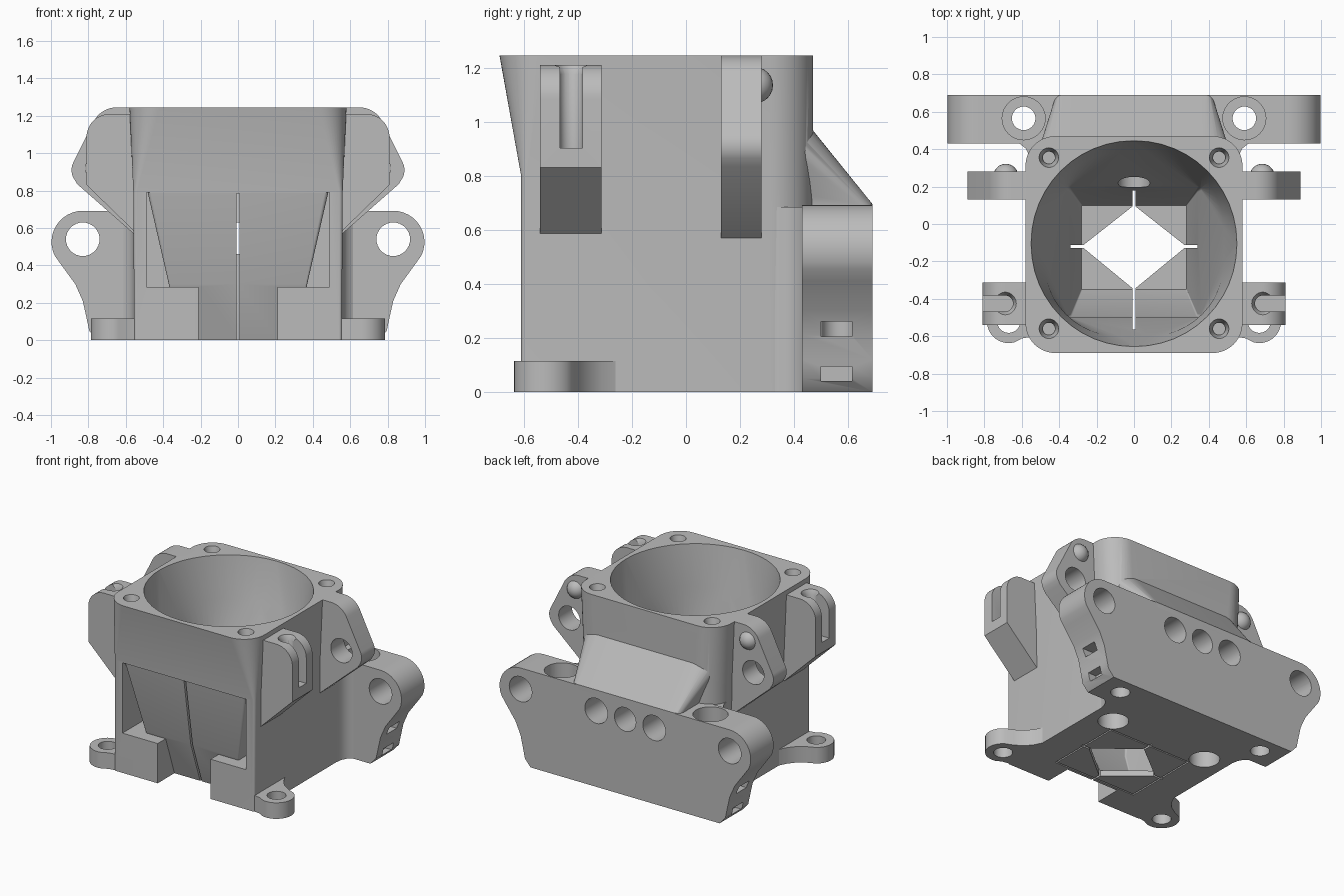
import bpy, bmesh
from math import sin, cos, radians

if "Cube" in bpy.data.objects:
    bpy.data.objects.remove(bpy.data.objects["Cube"])

grey = bpy.data.materials.new("plain grey")
grey.use_nodes = True
grey.diffuse_color = (0.5, 0.5, 0.5, 1)
grey.node_tree.nodes["Principled BSDF"].inputs["Base Color"].default_value = (0.5, 0.5, 0.5, 1)


def solid(name, rings):
    """Closed loft through rings with equal point counts."""
    bm = bmesh.new()
    loops = [[bm.verts.new(p) for p in r] for r in rings]
    n = len(loops[0])
    for a, b in zip(loops, loops[1:]):
        for i in range(n):
            j = (i + 1) % n
            bm.faces.new((a[i], a[j], b[j], b[i]))
    bm.faces.new(loops[0][::-1])
    bm.faces.new(loops[-1])
    bmesh.ops.recalc_face_normals(bm, faces=bm.faces)
    mesh = bpy.data.meshes.new(name)
    bm.to_mesh(mesh)
    bm.free()
    mesh.materials.append(grey)
    ob = bpy.data.objects.new(name, mesh)
    bpy.context.collection.objects.link(ob)
    return ob


def place(u, v, w, axis):
    return {"x": (w, u, v), "y": (u, w, v), "z": (u, v, w)}[axis]


def prism(name, pts, axis, lo, hi):
    return solid(name, [[place(u, v, w, axis) for u, v in pts] for w in (lo, hi)])


def arc(cx, cy, r, a0, a1, n=12):
    angles = [radians(a0 + (a1 - a0) * i / n) for i in range(n + 1)]
    return [(cx + r * cos(a), cy + r * sin(a)) for a in angles]


def rod(cx, cy, r, axis, lo, hi, r2=None):
    """Cylinder, or a cone when r2 is given."""
    ends = ((r, lo), (r if r2 is None else r2, hi))
    return solid("rod", [[place(u, v, w, axis) for u, v in arc(cx, cy, q, 0, 360, 32)[:-1]]
                         for q, w in ends])


def box(x0, x1, y0, y1, z0, z1):
    return prism("box", [(x0, y0), (x1, y0), (x1, y1), (x0, y1)], "z", z0, z1)


def ring(hx, y0, y1, front, back, z):
    """Rounded rectangle with its own front and back corner radius."""
    pts = arc(hx - back, y1 - back, back, 0, 90) + arc(back - hx, y1 - back, back, 90, 180)
    pts += arc(front - hx, y0 + front, front, 180, 270)
    pts += arc(hx - front, y0 + front, front, 270, 360)
    return [(x, y, z) for x, y in pts]


def combine(ob, other, operation="DIFFERENCE"):
    mod = ob.modifiers.new("combine", "BOOLEAN")
    mod.operation, mod.solver, mod.object = operation, "EXACT", other
    bpy.context.view_layer.objects.active = ob
    bpy.ops.object.modifier_apply(modifier=mod.name)
    bpy.data.objects.remove(other)


def finish(ob):
    bpy.ops.object.select_all(action="DESELECT")
    ob.select_set(True)
    bpy.context.view_layer.objects.active = ob
    bpy.ops.object.shade_smooth_by_angle(angle=radians(30))


def finish_pair(ob, name):
    """Mirrors a left-hand part to the right as its own object."""
    ob.name = "left_" + name
    twin = ob.copy()
    twin.data = ob.data.copy()
    twin.name = "right_" + name
    for v in twin.data.vertices:
        v.co.x *= -1
    twin.data.flip_normals()
    bpy.context.collection.objects.link(twin)
    finish(ob)
    finish(twin)


# Duct body with a leaning front lip and rear shoulder
body = solid("duct_body", [
    ring(0.555, -0.61, 0.47, 0.015, 0.16, 0),
    ring(0.56, -0.61, 0.47, 0.02, 0.16, 0.8),
    ring(0.58, -0.69, 0.47, 0.16, 0.16, 1.245)])
combine(body, solid("shoulder", [
    ring(0.43, 0.25, 0.69, 0.03, 0.05, 0.66),
    ring(0.43, 0.25, 0.69, 0.03, 0.05, 0.695),
    ring(0.53, 0.25, 0.468, 0.03, 0.16, 0.97)]), "UNION")

# Front pocket, then the tapering funnel standing in it
combine(body, box(-0.49, 0.49, -0.75, -0.36, 0.285, 0.79))
combine(body, box(-0.21, 0.21, -0.75, -0.36, -0.02, 0.3))
combine(body, solid("funnel", [
    ring(0.33, -0.42, 0.15, 0.01, 0.01, 0),
    ring(0.37, -0.525, 0.22, 0.01, 0.01, 0.3),
    ring(0.485, -0.605, 0.38, 0.02, 0.02, 0.8)]), "UNION")

# Round-to-square air passage and its diamond outlet
combine(body, solid("passage", [
    ring(0.28, -0.35, 0.10, 0.005, 0.005, 0.04),
    ring(0.34, -0.49, 0.18, 0.01, 0.01, 0.33),
    ring(0.36, -0.50, 0.20, 0.02, 0.02, 0.5),
    ring(0.48, -0.60, 0.38, 0.40, 0.40, 0.95),
    ring(0.55, -0.655, 0.445, 0.545, 0.545, 1.245),
    ring(0.55, -0.655, 0.445, 0.545, 0.545, 1.27)]))
combine(body, prism("outlet", [(0.28, -0.12), (0, 0.1), (-0.28, -0.12), (0, -0.35)],
                    "z", -0.02, 0.06))

# Slits that split the funnel into four, and the groove round its foot
combine(body, box(-0.007, 0.007, -0.7, 0.18, -0.02, 0.785))
combine(body, box(-0.34, 0.34, -0.127, -0.113, -0.02, 0.5))
for y in (-0.40, 0.15):
    combine(body, box(-0.33, 0.33, y, y + 0.01, -0.02, 0.03))
for s in (1, -1):
    combine(body, box(s * 0.325 - 0.005, s * 0.325 + 0.005, -0.395, 0.155, -0.02, 0.025))

# Screw holes in the top rim and floor, wire hole at the back
for s in (1, -1):
    for y in (0.355, -0.56):
        combine(body, rod(s * 0.455, y, 0.032, "z", 0.95, 1.3))
        combine(body, rod(s * 0.455, y, 0.034, "z", 1.17, 1.26, 0.056))
    combine(body, rod(s * 0.385, 0.25, 0.1, "z", -0.02, 0.2))
combine(body, rod(0, 0.545, 0.085, "y", 0.0, 0.8))
finish(body)

# Wide rear mounting plate
half = arc(0.83, 0.525, 0.167, 90, -25) + [
    (0.95, 0.41), (0.87, 0.3), (0.83, 0.21), (0.81, 0.12), (0.795, 0.05), (0.75, 0)]
plate = prism("rear_plate", half + [(-x, z) for x, z in reversed(half)], "y", 0.43, 0.69)
combine(plate, rod(0, 0.545, 0.085, "y", 0.3, 0.8))
for s in (1, -1):
    combine(plate, rod(s * 0.83, 0.54, 0.09, "y", 0.3, 0.8))
    combine(plate, rod(s * 0.23, 0.545, 0.09, "y", 0.49, 0.8))
    combine(plate, rod(s * 0.59, 0.565, 0.063, "z", -0.1, 0.8))
    combine(plate, rod(s * 0.59, 0.565, 0.115, "z", 0.34, 0.8))
    for z0, z1, deep in ((0.205, 0.26, 0.6), (0.04, 0.095, 0.74)):
        a, b = sorted((s * deep, s * 0.95))
        combine(plate, box(a, b, 0.5, 0.615, z0, z1))
finish(plate)

# Concave fillets where the body meets the plate
finish_pair(prism("fillet", [(0.5, 0.44), (0.5, 0.33), (0.556, 0.33), (0.562, 0.37),
                             (0.58, 0.405), (0.61, 0.428), (0.64, 0.44)], "z", 0, 0.685),
            "plate_fillet")

# Front slotted lugs
lug = prism("lug", [(0.53, 0.558), (0.81, 0.83)] + arc(0.685, 1.085, 0.125, 0, 90)
            + [(0.53, 1.21)], "y", -0.54, -0.313)
combine(lug, rod(0.69, -0.425, 0.043, "z", 0.9, 1.3))
combine(lug, rod(0.69, -0.425, 0.04, "z", 1.17, 1.22, 0.066))
combine(lug, box(0.69, 0.9, -0.467, -0.383, 0.903, 1.3))
finish_pair(lug, "slotted_lug")

# Rear hinge ears with a rounded bump on the back
ear = prism("ear", [(0.53, 0.545), (0.86, 0.835)] + arc(0.80, 0.91, 0.09, -35, 25)
            + arc(0.65, 1.11, 0.135, 25, 90) + [(0.53, 1.245)], "y", 0.13, 0.28)
combine(ear, rod(0.73, 0.92, 0.085, "y", 0, 0.5))
finish_pair(ear, "hinge_ear")
for s, side in ((1, "left"), (-1, "right")):
    bpy.ops.mesh.primitive_uv_sphere_add(segments=24, ring_count=12, radius=0.067,
                                         location=(s * 0.685, 0.255, 1.135))
    bump = bpy.context.object
    bump.name = side + "_ear_bump"
    bump.data.materials.append(grey)
    finish(bump)

# Front screw feet
foot = prism("foot", [(0.53, -0.6), (0.6, -0.612)] + arc(0.67, -0.52, 0.117, -105, 55)
             + [(0.68, -0.4), (0.62, -0.36), (0.58, -0.31), (0.556, -0.26), (0.53, -0.26)],
             "z", 0, 0.115)
combine(foot, rod(0.67, -0.52, 0.062, "z", -0.1, 0.3))
finish_pair(foot, "screw_foot")
